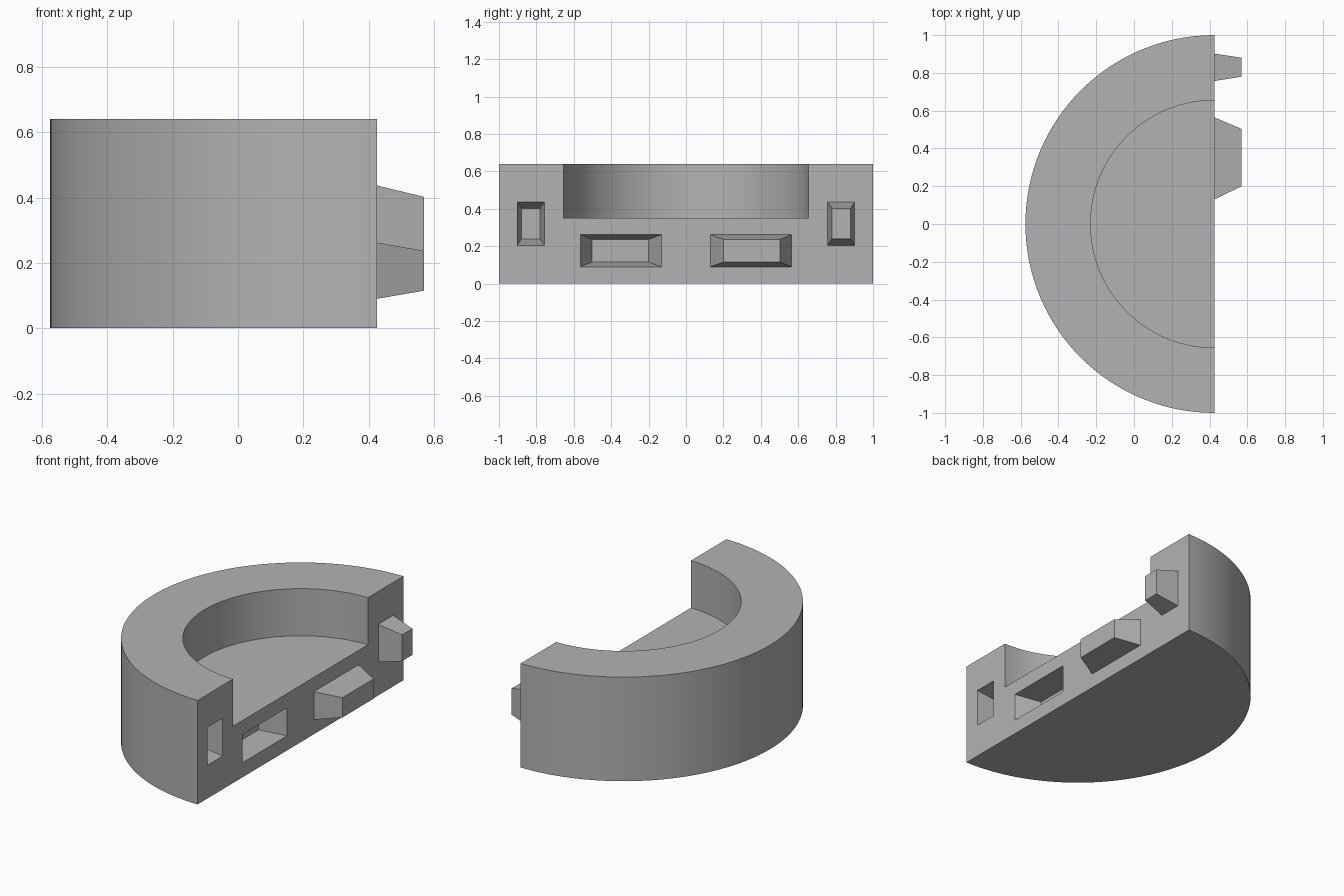
import bpy, bmesh, math

cube = bpy.data.objects.get("Cube")
if cube:
    bpy.data.objects.remove(cube, do_unlink=True)

FACE = 0.425      # x of the flat joining face, also the arc centre
HEIGHT = 0.64
FLOOR = 0.35      # height of the recess floor
DEPTH = 0.145     # peg length and socket depth

grey = bpy.data.materials.new("plain grey")
grey.use_nodes = True
colour = (0.45, 0.45, 0.45, 1)
grey.diffuse_color = colour
grey.node_tree.nodes["Principled BSDF"].inputs["Base Color"].default_value = colour


def loft(name, lower, upper):
    """Solid between two matching closed outlines."""
    bm = bmesh.new()
    a = [bm.verts.new(p) for p in lower]
    b = [bm.verts.new(p) for p in upper]
    bm.faces.new(a)
    bm.faces.new(b)
    for i in range(len(a)):
        j = (i + 1) % len(a)
        bm.faces.new((a[i], a[j], b[j], b[i]))
    bmesh.ops.recalc_face_normals(bm, faces=bm.faces)
    mesh = bpy.data.meshes.new(name)
    bm.to_mesh(mesh)
    bm.free()
    mesh.materials.append(grey)
    obj = bpy.data.objects.new(name, mesh)
    bpy.context.collection.objects.link(obj)
    return obj


def arc_prism(name, radius, z0, z1, sweep, steps):
    """Upright prism on an arc that starts at the back of the flat face."""
    angles = [math.pi / 2 + sweep * i / steps for i in range(steps + 1)]
    if sweep > math.pi:
        angles.pop()
    ring = [(FACE + radius * math.cos(t), radius * math.sin(t)) for t in angles]
    return loft(name, [(x, y, z0) for x, y in ring], [(x, y, z1) for x, y in ring])


def taper(name, root, tip, side):
    """Tapered block on the flat face: side 1 is a peg, -1 a mirrored socket."""
    def outline(t):
        y0, y1, z0, z1 = [r + (e - r) * t for r, e in zip(root, tip)]
        x = FACE + side * DEPTH * t
        return [(x, side * y, z) for y, z in ((y0, z0), (y1, z0), (y1, z1), (y0, z1))]
    # The root runs slightly past the face for a clean joint
    return loft(name, outline(-0.05), outline(1))


# Half-round body and the tools that hollow it
body = arc_prism("half_round_body", 1, 0, HEIGHT, math.pi, 64)
cutters = [arc_prism("recess_cutter", 0.655, FLOOR, HEIGHT + 0.1, 2 * math.pi, 128)]

# Pegs on one half of the face, matching sockets on the other
# Each outline is y min, y max, z min, z max
connectors = {
    "wide": ((0.13, 0.565, 0.09, 0.262), (0.20, 0.503, 0.115, 0.237)),
    "tall": ((0.757, 0.902, 0.205, 0.437), (0.78, 0.88, 0.24, 0.402)),
}
for kind, (root, tip) in connectors.items():
    taper(kind + "_peg", root, tip, 1)
    cutters.append(taper(kind + "_socket_cutter", root, tip, -1))

# Cut the recess and sockets, then discard the tools
for cutter in cutters:
    cutter.hide_render = True
    mod = body.modifiers.new(cutter.name, "BOOLEAN")
    mod.operation = "DIFFERENCE"
    mod.solver = "EXACT"
    mod.object = cutter
bpy.context.view_layer.update()
graph = bpy.context.evaluated_depsgraph_get()
cut_mesh = bpy.data.meshes.new_from_object(body.evaluated_get(graph))
body.modifiers.clear()
body.data = cut_mesh
for cutter in cutters:
    bpy.data.objects.remove(cutter, do_unlink=True)

# Smooth the curved walls and keep the corners crisp
bpy.ops.object.select_all(action="DESELECT")
body.select_set(True)
bpy.context.view_layer.objects.active = body
bpy.ops.object.shade_smooth_by_angle(angle=math.radians(30))
